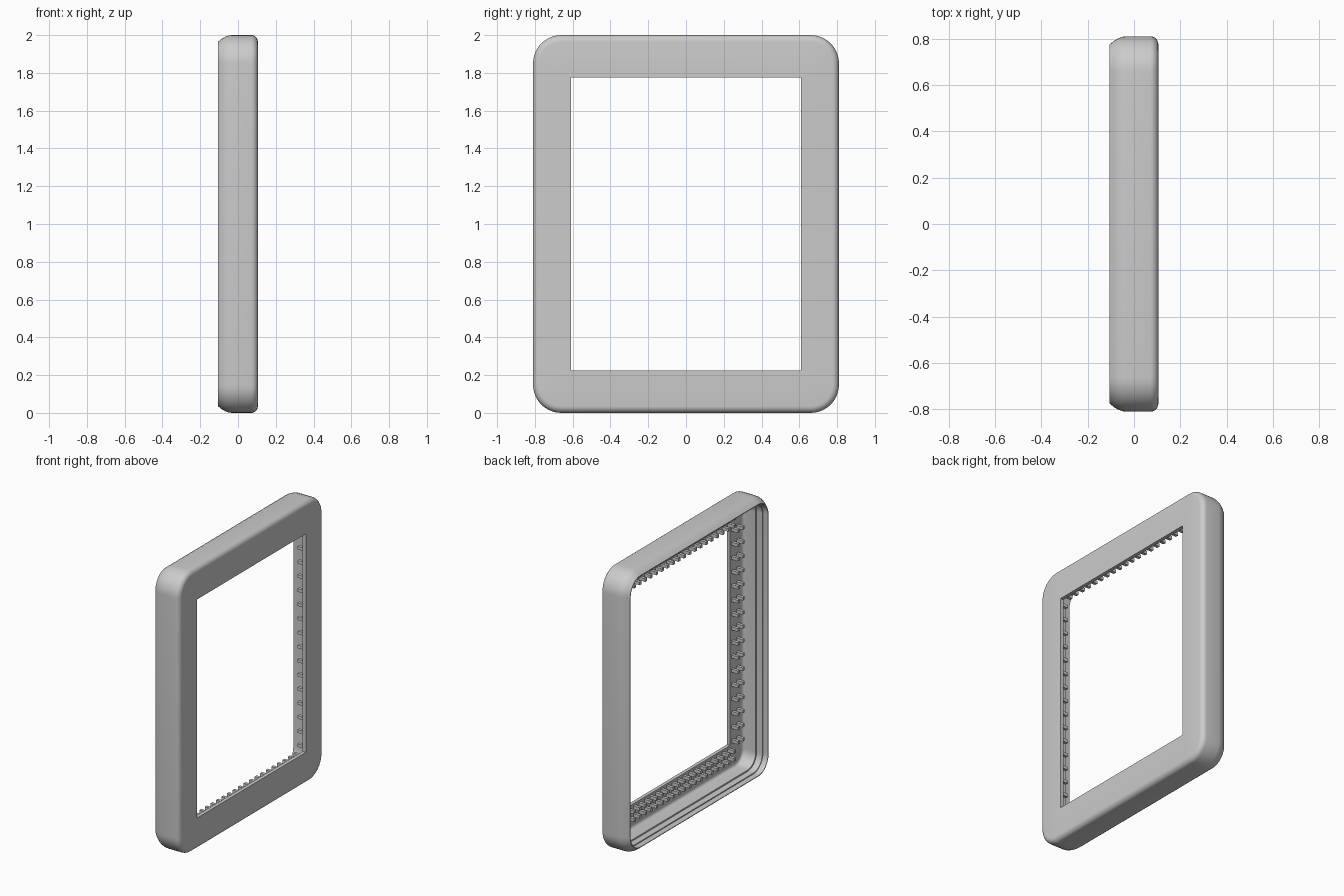
import bpy, bmesh, math

cube = bpy.data.objects.get("Cube")
if cube:
    bpy.data.objects.remove(cube)

grey = bpy.data.materials.new("light grey plastic")
grey.use_nodes = True
grey.diffuse_color = (0.6, 0.6, 0.6, 1)
grey.node_tree.nodes["Principled BSDF"].inputs["Base Color"].default_value = (0.6, 0.6, 0.6, 1)

HALF_Y, HALF_Z, CORNER = 0.81, 1.0, 0.15
WIN_Y, WIN_Z = 0.61, 0.775
FRONT, PLATE, BACK = 0.105, 0.08, -0.105
ARC = 10


def finish(bm, name, smooth=True):
    bmesh.ops.remove_doubles(bm, verts=bm.verts, dist=1e-5)
    bmesh.ops.recalc_face_normals(bm, faces=bm.faces)
    mesh = bpy.data.meshes.new(name)
    bm.to_mesh(mesh)
    bm.free()
    mesh.materials.append(grey)
    ob = bpy.data.objects.new(name, mesh)
    bpy.context.collection.objects.link(ob)
    if smooth:
        bpy.ops.object.select_all(action="DESELECT")
        ob.select_set(True)
        bpy.context.view_layer.objects.active = ob
        bpy.ops.object.shade_smooth_by_angle(angle=math.radians(35))
    return ob


def ring(bm, x, hy, hz, r):
    """Rounded rectangle of vertices in the plane at x."""
    verts = []
    for q, (sy, sz) in enumerate([(1, 1), (-1, 1), (-1, -1), (1, -1)]):
        for i in range(ARC + 1):
            a = math.pi / 2 * (q + i / ARC)
            verts.append(bm.verts.new((x, sy * (hy - r) + r * math.cos(a),
                                       1 + sz * (hz - r) + r * math.sin(a))))
    return verts


# Cross-section of the wall as (inset, x): front edge round, side, curved back, inner steps
R = 0.035
section = [(R - R * math.sin(a), FRONT - R + R * math.cos(a))
           for a in (math.pi / 2 * i / 6 for i in range(7))]
section += [(0.035 * t * t, -0.03 + (BACK + 0.03) * t) for t in (0, 0.25, 0.5, 0.75, 1)]
section += [(0.04, BACK), (0.04, -0.065), (0.047, -0.065), (0.047, -0.02), (0.057, -0.02)]
section += [(0.077 - 0.02 * math.cos(a), PLATE + 0.02 * (math.sin(a) - 1))
            for a in (math.pi / 2 * i / 4 for i in range(5))]

# Frame shell, lofted from the window round the outside and back to the window
bm = bmesh.new()
rings = [ring(bm, FRONT, WIN_Y, WIN_Z, 0)]
rings += [ring(bm, x, HALF_Y - d, HALF_Z - d, CORNER - d) for d, x in section]
rings.append(ring(bm, PLATE, WIN_Y, WIN_Z, 0))
n = len(rings[0])
for a, b in zip(rings, rings[1:] + rings[:1]):
    for i in range(n):
        j = (i + 1) % n
        quad = [a[i], a[j], b[j], b[i]]
        if len({tuple(round(c, 6) for c in v.co) for v in quad}) > 2:
            bm.faces.new(quad)
bmesh.ops.dissolve_degenerate(bm, edges=bm.edges, dist=1e-6)
finish(bm, "frame_shell")


def add_peg(bm, y, z, depth, w):
    """Small square peg standing on the back of the front plate."""
    peg = bmesh.ops.create_cube(bm, size=1)["verts"]
    for v in peg:
        v.co = (PLATE + 0.005 - (0.5 - v.co.x) * depth, y + v.co.y * w, z + v.co.z * w)


# Two rows of pegs on each side of the window
def peg_rows(name, count, span, place):
    bm = bmesh.new()
    for offset in (0.025, 0.08):
        for i in range(count):
            add_peg(bm, *place(span * (2 * i / (count - 1) - 1), offset), 0.055, 0.022)
    finish(bm, name, smooth=False)


for side, word in ((1, "left"), (-1, "right")):
    peg_rows("pegs_" + ("back_side" if side > 0 else "front_side"), 16, 0.75,
             lambda t, o: (side * (WIN_Y + o), 1 + t))
for side, word in ((1, "top"), (-1, "bottom")):
    peg_rows("pegs_" + word, 20, 0.59,
             lambda t, o: (t, 1 + side * (WIN_Z + o)))
